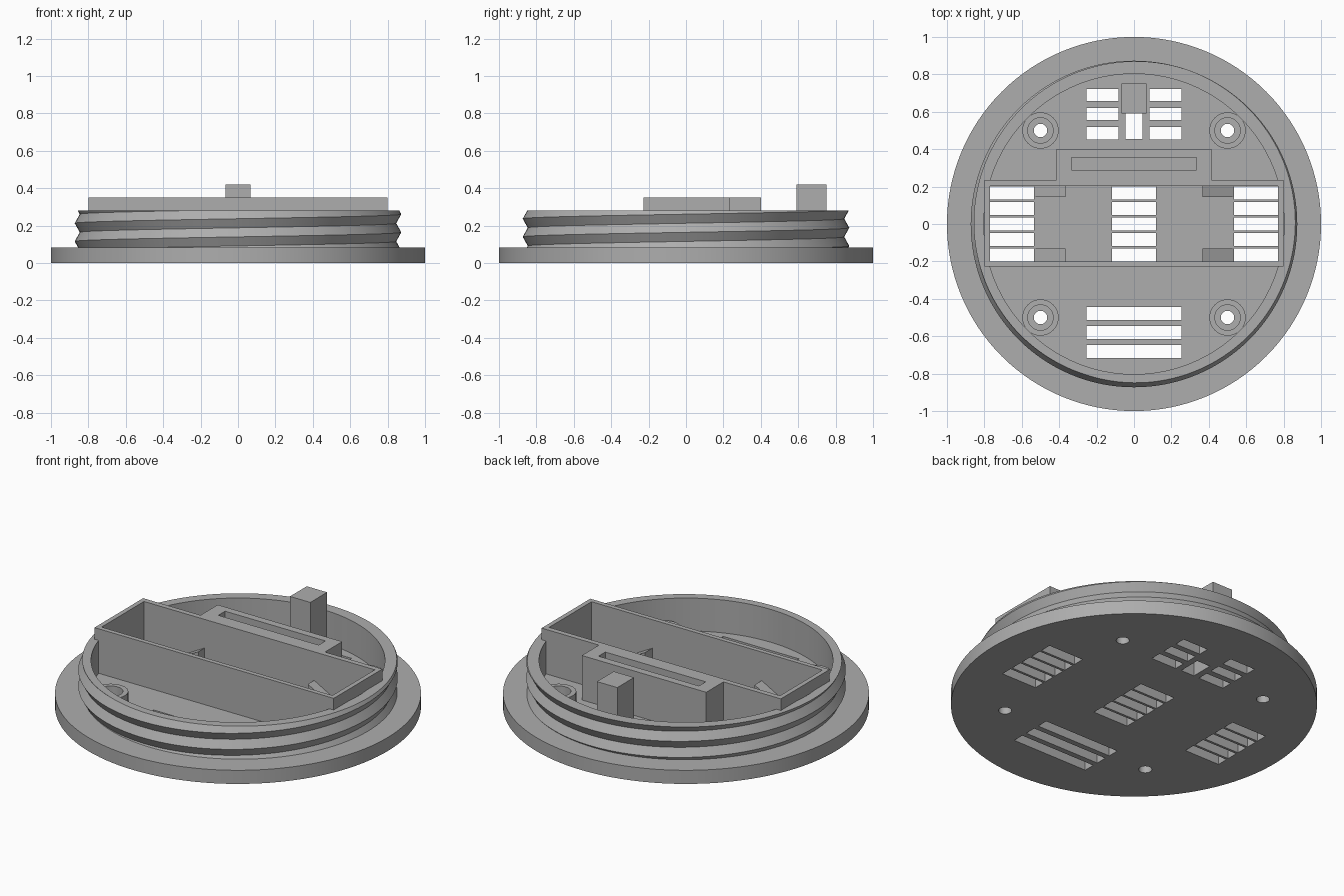
import bpy, bmesh, math
from mathutils import Matrix, Vector

cube = bpy.data.objects.get("Cube")
if cube:
    bpy.data.objects.remove(cube, do_unlink=True)

grey = bpy.data.materials.new("matte grey plastic")
grey.use_nodes = True
COLOUR = (0.42, 0.42, 0.42, 1)
grey.diffuse_color = COLOUR
grey.node_tree.nodes["Principled BSDF"].inputs["Base Color"].default_value = COLOUR

FLOOR, SINK, RIM = 0.082, 0.07, 0.28


def box(bm, x0, x1, y0, y1, z0, z1):
    size = Matrix.Diagonal((x1 - x0, y1 - y0, z1 - z0, 1))
    mid = Matrix.Translation(((x0 + x1) / 2, (y0 + y1) / 2, (z0 + z1) / 2))
    bmesh.ops.create_cube(bm, size=1, matrix=mid @ size)


def rod(bm, centre, r, length, segs=32, axis="Z"):
    turn = Matrix.Rotation(math.pi / 2, 4, "X") if axis == "Y" else Matrix()
    bmesh.ops.create_cone(bm, cap_ends=True, segments=segs, radius1=r, radius2=r,
                          depth=length, matrix=Matrix.Translation(centre) @ turn)


def finish(name, bm, cutter=None):
    """Turn a bmesh into an object, carve the cutter from it and shade it."""
    def make(label, source):
        mesh = bpy.data.meshes.new(label)
        bmesh.ops.recalc_face_normals(source, faces=source.faces)
        source.to_mesh(mesh)
        source.free()
        ob = bpy.data.objects.new(label, mesh)
        bpy.context.collection.objects.link(ob)
        return ob
    ob = make(name, bm)
    ob.data.materials.append(grey)
    bpy.ops.object.select_all(action="DESELECT")
    bpy.context.view_layer.objects.active = ob
    ob.select_set(True)
    if cutter:
        tool = make(name + "_cutter", cutter)
        tool.hide_render = True
        mod = ob.modifiers.new("cut", "BOOLEAN")
        mod.operation, mod.solver, mod.object = "DIFFERENCE", "EXACT", tool
        bpy.ops.object.modifier_apply(modifier=mod.name)
        bpy.data.objects.remove(tool, do_unlink=True)
    bpy.ops.object.shade_smooth_by_angle(angle=math.radians(25))
    return ob


# Base disc with vent slots and screw holes
base, holes = bmesh.new(), bmesh.new()
rod(base, (0, 0, FLOOR / 2), 1, FLOOR, 128)


def slot(x0, x1, y, half):
    box(holes, x0, x1, y - half, y + half, -0.1, 0.2)


for i in range(-2, 3):
    for x0, x1 in ((-0.77, -0.535), (-0.118, 0.118), (0.535, 0.77)):
        slot(x0, x1, i * 0.083, 0.034)
for i in range(-1, 2):
    slot(-0.253, 0.253, -0.58 + i * 0.102, 0.034)
    for x0, x1 in ((-0.253, -0.083), (0.083, 0.253)):
        slot(x0, x1, 0.588 + i * 0.102, 0.033)
slot(-0.045, 0.045, 0.523, 0.068)
corners = [(x, y) for x in (-0.5, 0.5) for y in (-0.5, 0.5)]
for x, y in corners:
    rod(holes, (x, y, 0), 0.036, 0.4)
finish("base_disc", base, holes)

# Counterbored screw bosses
for n, (x, y) in enumerate(corners):
    boss, bore = bmesh.new(), bmesh.new()
    rod(boss, (x, y, 0.11), 0.097, 0.08)
    rod(bore, (x, y, 0.15), 0.068, 0.3)
    finish(f"screw_boss_{n + 1}", boss, bore)

# Threaded collar: rows follow a helix, alternating crest and root
SEGS, PITCH, START = 128, 0.097, 0.164
ROOT, CREST, INNER = 0.846, 0.873, 0.803
collar = bmesh.new()
columns = []
for s in range(SEGS + 1):
    turn = s / SEGS
    a = turn * math.tau
    points = [(INNER, RIM), (INNER, SINK)]
    for k in range(-5, 6):
        z = min(max(START + PITCH * (turn + k / 2), SINK), RIM)
        phase = ((z - START) / PITCH - turn) % 1
        points.append((ROOT + (CREST - ROOT) * abs(1 - 2 * phase), z))
    columns.append([collar.verts.new((r * math.cos(a), r * math.sin(a), z))
                    for r, z in points])
for c, d in zip(columns, columns[1:]):
    for i in range(len(c)):
        j = (i + 1) % len(c)
        collar.faces.new((c[i], d[i], d[j], c[j]))
bmesh.ops.remove_doubles(collar, verts=collar.verts, dist=0.0002)
finish("threaded_collar", collar)

# Long open compartment
tray, inside = bmesh.new(), bmesh.new()
box(tray, -0.798, 0.798, -0.228, 0.236, SINK, 0.35)
box(inside, -0.77, 0.77, -0.2, 0.204, 0, 0.5)
finish("compartment_walls", tray, inside)

# Slotted shelf behind the compartment
shelf, groove = bmesh.new(), bmesh.new()
box(shelf, -0.415, 0.415, 0.22, 0.4, SINK, 0.35)
box(groove, -0.335, 0.335, 0.29, 0.355, FLOOR, 0.5)
finish("slotted_shelf", shelf, groove)

# Posts with a keyhole pocket facing into the compartment
for name, y0, y1, face in (("front_post", -0.28, -0.2, -0.2), ("back_post", 0.204, 0.287, 0.204)):
    post, pocket = bmesh.new(), bmesh.new()
    side = math.copysign(1, face)
    box(post, -0.1, 0.1, y0, y1, SINK, 0.4)
    rod(pocket, (0, face, 0.37), 0.025, 0.1, 24, "Y")
    ends = sorted((face - side * 0.05, face + side * 0.05))
    box(pocket, -0.02, 0.02, *ends, 0.37, 0.5)
    finish(name, post, pocket)

# Sloping stops on the compartment walls, falling toward the ends
for sx, side in ((1, "left"), (-1, "right")):
    for y0, y1, end in ((-0.21, -0.132, "front"), (0.144, 0.21, "back")):
        wedge = bmesh.new()
        tri = [(0.365, SINK), (0.535, SINK), (0.535, FLOOR + 0.003), (0.365, 0.178)]
        face = wedge.faces.new([wedge.verts.new((sx * x, y0, z)) for x, z in tri])
        out = bmesh.ops.extrude_face_region(wedge, geom=[face])
        moved = [g for g in out["geom"] if isinstance(g, bmesh.types.BMVert)]
        bmesh.ops.translate(wedge, verts=moved, vec=Vector((0, y1 - y0, 0)))
        finish(f"{end}_{side}_stop", wedge)

# Tall block at the back
block = bmesh.new()
box(block, -0.068, 0.068, 0.592, 0.752, SINK, 0.42)
finish("back_block", block)
